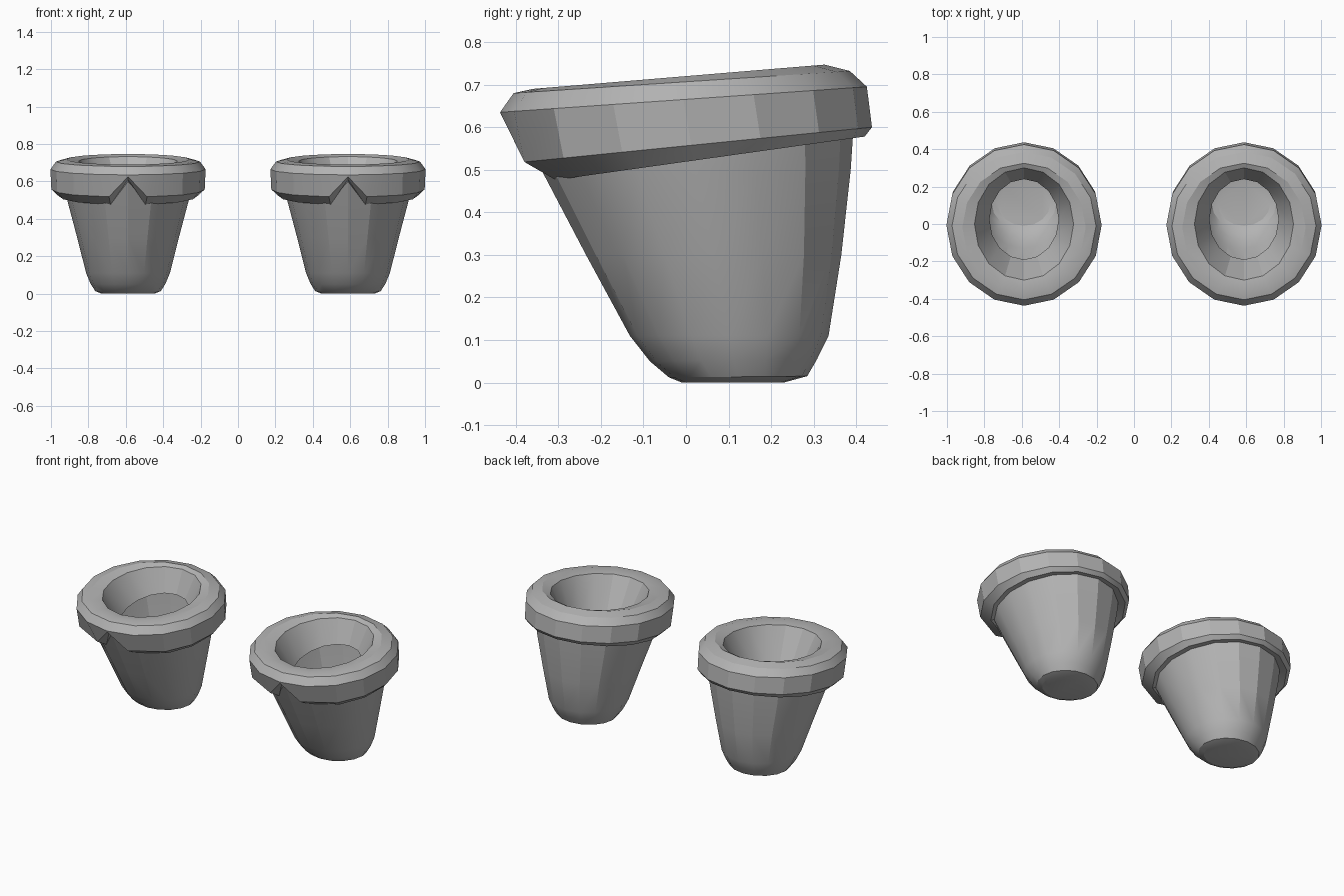
import bpy
import bmesh
import math

SIDES = 16
CENTRE = 0.588

cube = bpy.data.objects.get("Cube")
if cube:
    bpy.data.objects.remove(cube, do_unlink=True)

grey = bpy.data.materials.new("plain_grey")
grey.use_nodes = True
grey.diffuse_color = (0.45, 0.45, 0.45, 1)
grey.node_tree.nodes["Principled BSDF"].inputs["Base Color"].default_value = grey.diffuse_color


def ring_points(rx, y_front, y_back, z_front, z_back):
    """Tilted oval ring, starting at the front point."""
    points = []
    for i in range(SIDES):
        a = 2 * math.pi * i / SIDES
        t = (1 - math.cos(a)) / 2
        points.append([rx * math.sin(a), y_front + (y_back - y_front) * t,
                       z_front + (z_back - z_front) * t])
    return points


def loft(name, rings, side, cap=False):
    """Skin a list of rings and place the result on one side."""
    bm = bmesh.new()
    loops = [[bm.verts.new((side * (CENTRE + x), y, z)) for x, y, z in ring]
             for ring in rings]
    for low, high in zip(loops, loops[1:]):
        for i in range(SIDES):
            j = (i + 1) % SIDES
            bm.faces.new((low[i], low[j], high[j], high[i]))
    if cap:
        bm.faces.new(loops[0][::-1])
    if side < 0:
        bmesh.ops.reverse_faces(bm, faces=bm.faces[:])
    mesh = bpy.data.meshes.new(name)
    bm.to_mesh(mesh)
    bm.free()
    mesh.materials.append(grey)
    obj = bpy.data.objects.new(name, mesh)
    bpy.context.collection.objects.link(obj)
    bpy.ops.object.select_all(action='DESELECT')
    obj.select_set(True)
    bpy.context.view_layer.objects.active = obj
    bpy.ops.object.shade_smooth_by_angle(angle=math.radians(21))


# Hollow body: half width, front y, back y, front z, back z
body = [ring_points(*r) for r in (
    (0.14, -0.01, 0.23, 0.0, 0.0),
    (0.175, -0.04, 0.285, 0.012, 0.015),
    (0.2, -0.085, 0.308, 0.05, 0.055),
    (0.224, -0.132, 0.335, 0.11, 0.11),
    (0.272, -0.235, 0.365, 0.3, 0.3),
    (0.325, -0.34, 0.387, 0.5, 0.5),
    (0.345, -0.395, 0.395, 0.61, 0.62),
)]

# Rolled cuff, from its underside over the top and down inside
cuff = [ring_points(*r) for r in (
    (0.325, -0.34, 0.388, 0.5, 0.58),
    (0.375, -0.335, 0.42, 0.472, 0.578),
    (0.41, -0.412, 0.437, 0.515, 0.6),
    (0.415, -0.437, 0.425, 0.635, 0.695),
    (0.385, -0.405, 0.385, 0.68, 0.732),
    (0.33, -0.36, 0.325, 0.69, 0.747),
    (0.265, -0.3, 0.3, 0.683, 0.733),
    (0.185, -0.19, 0.24, 0.5, 0.6),
)]

# Notch at the front of the cuff
for ring, y, z in zip(cuff[:3], (-0.39, -0.415, -0.432), (0.6, 0.61, 0.625)):
    ring[0][1:] = y, z
    for i in (1, -1):
        ring[i][0] *= 0.65

for label, side in (("left", 1), ("right", -1)):
    loft(label + "_cup_body", body, side, cap=True)
    loft(label + "_cuff", cuff, side)
